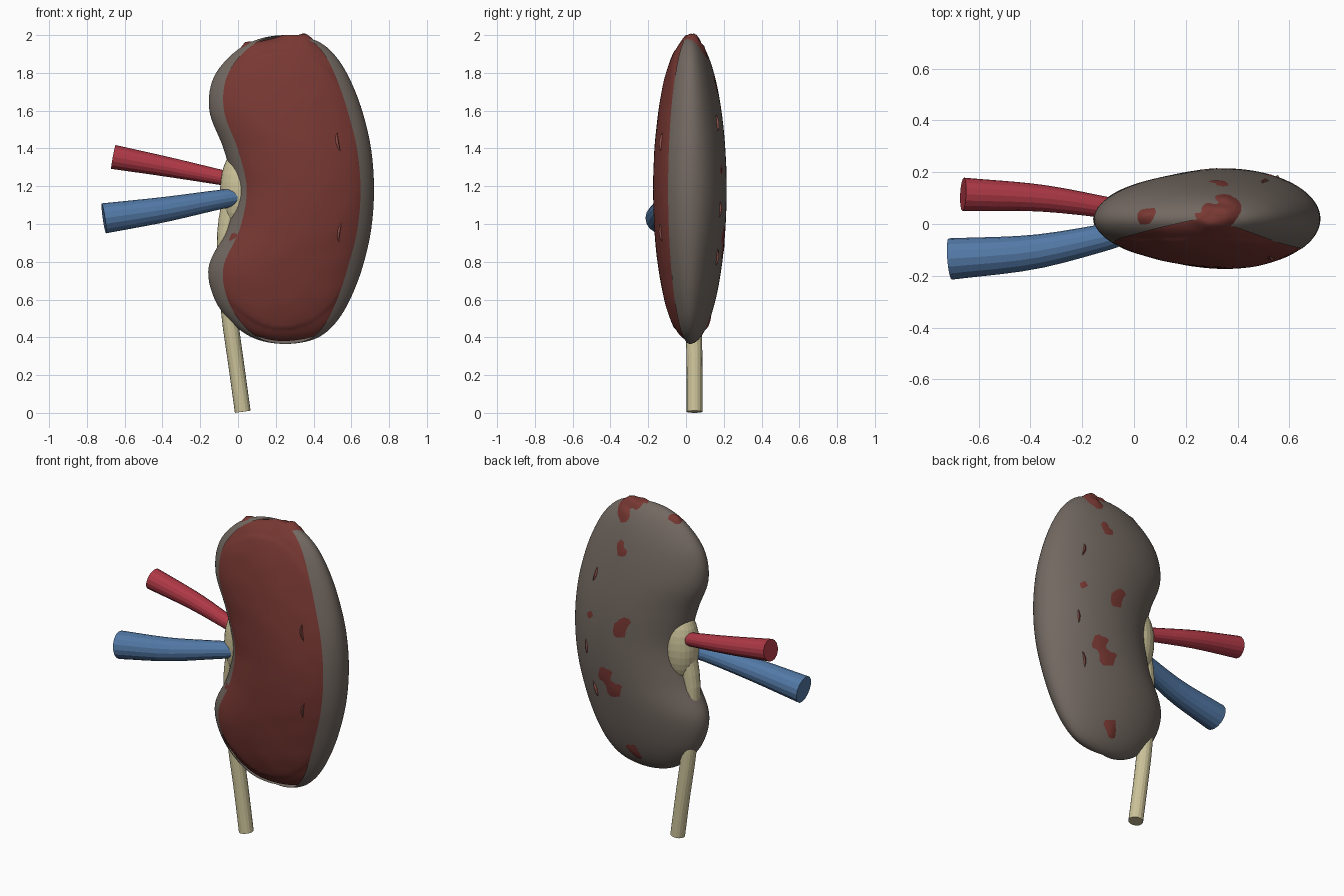
import bpy, bmesh, math
from mathutils import Vector, noise

if "Cube" in bpy.data.objects:
    bpy.data.objects.remove(bpy.data.objects["Cube"])


def material(name, rgb):
    m = bpy.data.materials.new(name)
    m.diffuse_color = (*rgb, 1)
    m.use_nodes = True
    m.node_tree.nodes["Principled BSDF"].inputs["Base Color"].default_value = m.diffuse_color
    return m


GREY = material("capsule_grey", (0.17, 0.14, 0.12))
RED = material("cortex_red", (0.19, 0.04, 0.033))
PINK = material("pyramid_pink", (0.27, 0.08, 0.065))
ARTERY = material("artery_red", (0.42, 0.04, 0.06))
VEIN = material("vein_blue", (0.085, 0.19, 0.38))
CREAM = material("cream", (0.60, 0.54, 0.32))


def make(name, bm, mat, smooth=True):
    bmesh.ops.recalc_face_normals(bm, faces=bm.faces)
    me = bpy.data.meshes.new(name)
    bm.to_mesh(me)
    bm.free()
    ob = bpy.data.objects.new(name, me)
    bpy.context.collection.objects.link(ob)
    me.materials.append(mat)
    for p in me.polygons:
        p.use_smooth = smooth
    return ob


def spline(keys, t):
    """Catmull-Rom through tuples, t from 0 to 1."""
    n = len(keys) - 1
    i = min(int(t * n), n - 1)
    f = t * n - i
    b, c = Vector(keys[i]), Vector(keys[i + 1])
    a = Vector(keys[i - 1]) if i else 2 * b - c
    d = Vector(keys[i + 2]) if i + 2 <= n else 2 * c - b
    return 0.5 * (2 * b + (c - a) * f + (2 * a - 5 * b + 4 * c - d) * f * f
                  + (3 * b - a - 3 * c + d) * f ** 3)


def bridge(bm, rings, closed):
    for r0, r1 in zip(rings, rings[1:]):
        n = len(r0)
        for j in range(n if closed else n - 1):
            k = (j + 1) % n
            bm.faces.new((r0[j], r0[k], r1[k], r1[j]))


# Kidney outline: (left x, right x) from bottom pole to top pole, every 15 degrees
OUTLINE = [(.25, .25), (.09, .41), (-.03, .515), (-.125, .595), (-.155, .66),
           (-.065, .705), (-.025, .72), (-.075, .705), (-.15, .66),
           (-.135, .595), (-.04, .515), (.09, .41), (.25, .25)]


def kidney_point(t, ang, s=1.0):
    phi = math.pi * (t - 0.5)
    lo, hi = spline(OUTLINE, t)
    c, h = (lo + hi) / 2, (hi - lo) / 2
    s_z = 1 + (s - 1) * abs(math.sin(phi))
    return Vector((c + s * h * math.cos(ang),
                   0.02 + s * 0.195 * math.cos(phi) * math.sin(ang),
                   1.1825 + 0.8175 * s_z * math.sin(phi)))


def kidney_body(name, mat, a0, a1, closed, scale, rings=72, segs=96):
    bm = bmesh.new()
    loops = []
    for i in range(rings + 1):
        t = 0.004 + 0.992 * i / rings
        loop = []
        for j in range(segs if closed else segs + 1):
            ang = a0 + (a1 - a0) * j / segs
            p = kidney_point(t, ang)
            loop.append(bm.verts.new(kidney_point(t, ang, scale(p))))
        loops.append(loop)
    bridge(bm, loops, closed)
    for loop in (loops[0], loops[-1]):
        bm.faces.new(loop)
    return make(name, bm, mat)


# Spots where the cortex shows through the capsule: x, y, z, radius
SPOTS = [(.33, .17, 1.72, .07), (.35, .08, 1.93, .09), (.05, .03, 1.95, .05),
         (.28, .215, 1.26, .09), (.38, .20, .91, .10), (.25, .12, .50, .08),
         (.52, .18, 1.29, .035), (.05, .17, .76, .03), (.30, .05, 1.99, .07)]


def cortex_scale(p):
    wobble = noise.noise(p * 9)
    s = 0.982 + 0.007 * wobble
    for x, y, z, r in SPOTS:
        d = (p - Vector((x, y, z))).length / r
        s += 0.03 * math.exp(-d * d) * (1 + 1.2 * noise.noise(p * 17))
    return s if p.y > -0.06 else 0.993 + 0.012 * wobble


# Capsule is open at the front, cortex is the full body inside it
EDGE = math.radians(36)
kidney_body("capsule", GREY, -EDGE, math.pi + EDGE, False, lambda p: 1.0)
kidney_body("cortex", RED, 0, 2 * math.pi, True, cortex_scale)


# Pyramids: cones pointing at the hilum, base rims poking through the surface
def pyramid(name, side, z):
    t = math.asin((z - 1.1825) / 0.8175) / math.pi + 0.5
    out = kidney_point(t, side * math.radians(52))
    base = out - Vector((0, side * 0.082, 0))
    axis = (base - Vector((0.15, 0.02, 1.18 + 0.7 * (z - 1.18)))).normalized()
    bm = bmesh.new()
    bmesh.ops.create_cone(bm, cap_ends=True, segments=20, radius1=0.0,
                          radius2=0.1, depth=0.25)
    rot = axis.to_track_quat('Z', 'Y')
    for v in bm.verts:
        v.co = base + rot @ (v.co - Vector((0, 0, 0.125)))
    make(name, bm, PINK, False)


for i, (side, z) in enumerate([(-1, 1.43), (-1, .96), (1, 1.53), (1, 1.08), (1, .83)]):
    pyramid(f"pyramid_{i + 1}", side, z)


# Tubes: path of (x, y, z, radius)
def tube(name, mat, path, sides=16, steps=14):
    bm = bmesh.new()
    rings = []
    for i in range(steps + 1):
        t = i / steps
        p = spline(path, t)
        tan = (spline(path, min(t + .01, 1)) - spline(path, max(t - .01, 0))).to_3d().normalized()
        u = tan.cross(Vector((0, 1, 0))).normalized()
        w = tan.cross(u)
        rings.append([bm.verts.new(p.to_3d() + p.w * (u * math.cos(a) + w * math.sin(a)))
                      for a in (2 * math.pi * j / sides for j in range(sides))])
    bridge(bm, rings, True)
    bm.faces.new(rings[0])
    bm.faces.new(rings[-1])
    make(name, bm, mat, False)


tube("renal_artery", ARTERY, [(-.66, .115, 1.355, .064), (-.36, .10, 1.30, .052),
                              (-.08, .06, 1.245, .04), (.06, .04, 1.22, .036)])
tube("renal_vein", VEIN, [(-.71, -.135, 1.03, .08), (-.40, -.11, 1.075, .067),
                          (-.15, -.06, 1.12, .054), (-.04, -.03, 1.138, .048),
                          (.06, .0, 1.15, .04)])
tube("ureter", CREAM, [(.025, .045, .006, .042), (-.01, .045, .26, .042),
                       (-.043, .04, .50, .043), (-.063, .035, .75, .044),
                       (-.06, .03, .96, .05), (-.02, .03, 1.15, .06)])

# Pelvis: ellipsoid sitting in the hilum
bm = bmesh.new()
bmesh.ops.create_uvsphere(bm, u_segments=24, v_segments=16, radius=1)
for v in bm.verts:
    v.co = Vector((v.co.x * .11 + .015, v.co.y * .10 + .03, v.co.z * .22 + 1.18))
make("renal_pelvis", bm, CREAM, False)
